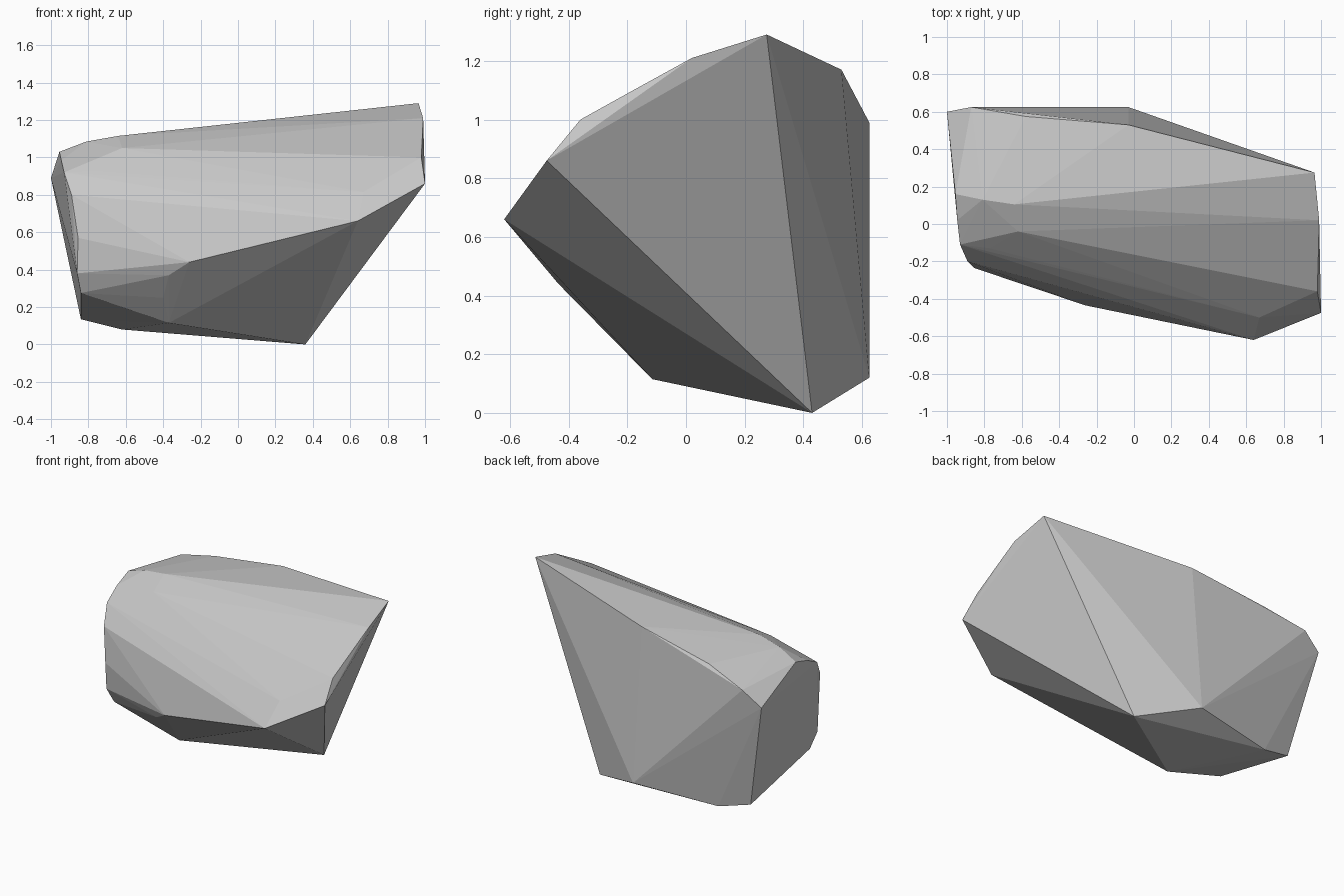
import bpy, bmesh

# Corner points of the faceted boulder, grouped by region
right_end = [(0.965, 0.275, 1.29), (0.99, 0.02, 1.21), (0.985, -0.18, 1.10),
             (0.98, -0.36, 1.0), (1.0, -0.475, 0.86)]
front = [(0.64, -0.62, 0.66), (0.67, -0.5, 0.815), (-0.26, -0.435, 0.44),
         (-0.37, -0.365, 0.37), (-0.4, -0.245, 0.25)]
base = [(-0.37, -0.115, 0.115), (0.36, 0.43, 0.0), (-0.03, 0.625, 0.12),
        (-0.62, 0.53, 0.08), (-0.84, 0.49, 0.135)]
left_end = [(-0.84, -0.16, 0.275), (-0.86, -0.215, 0.38), (-0.855, -0.235, 0.57),
            (-0.89, -0.2, 0.8), (-0.93, -0.11, 0.92), (-0.945, 0.02, 0.985),
            (-0.955, 0.16, 1.03), (-1.0, 0.6, 0.89)]
top = [(-0.81, 0.13, 1.085), (-0.64, 0.105, 1.115), (-0.62, -0.04, 1.05),
       (-0.77, -0.13, 0.93), (-0.58, 0.575, 1.075), (-0.03, 0.53, 1.17),
       (-0.87, 0.625, 0.99)]

# Boulder: one convex shell around the corners, flat shaded
bm = bmesh.new()
for p in right_end + front + base + left_end + top:
    bm.verts.new(p)
res = bmesh.ops.convex_hull(bm, input=bm.verts[:])
loose = [v for v in bm.verts if not v.link_faces]
bmesh.ops.delete(bm, geom=loose, context='VERTS')
bmesh.ops.recalc_face_normals(bm, faces=bm.faces[:])

mesh = bpy.data.meshes.new("boulder")
bm.to_mesh(mesh)
bm.free()

# Plain grey stone
stone = bpy.data.materials.new("grey stone")
stone.diffuse_color = (0.58, 0.58, 0.58, 1.0)
mesh.materials.append(stone)
boulder = bpy.data.objects.new("boulder", mesh)
bpy.context.collection.objects.link(boulder)
